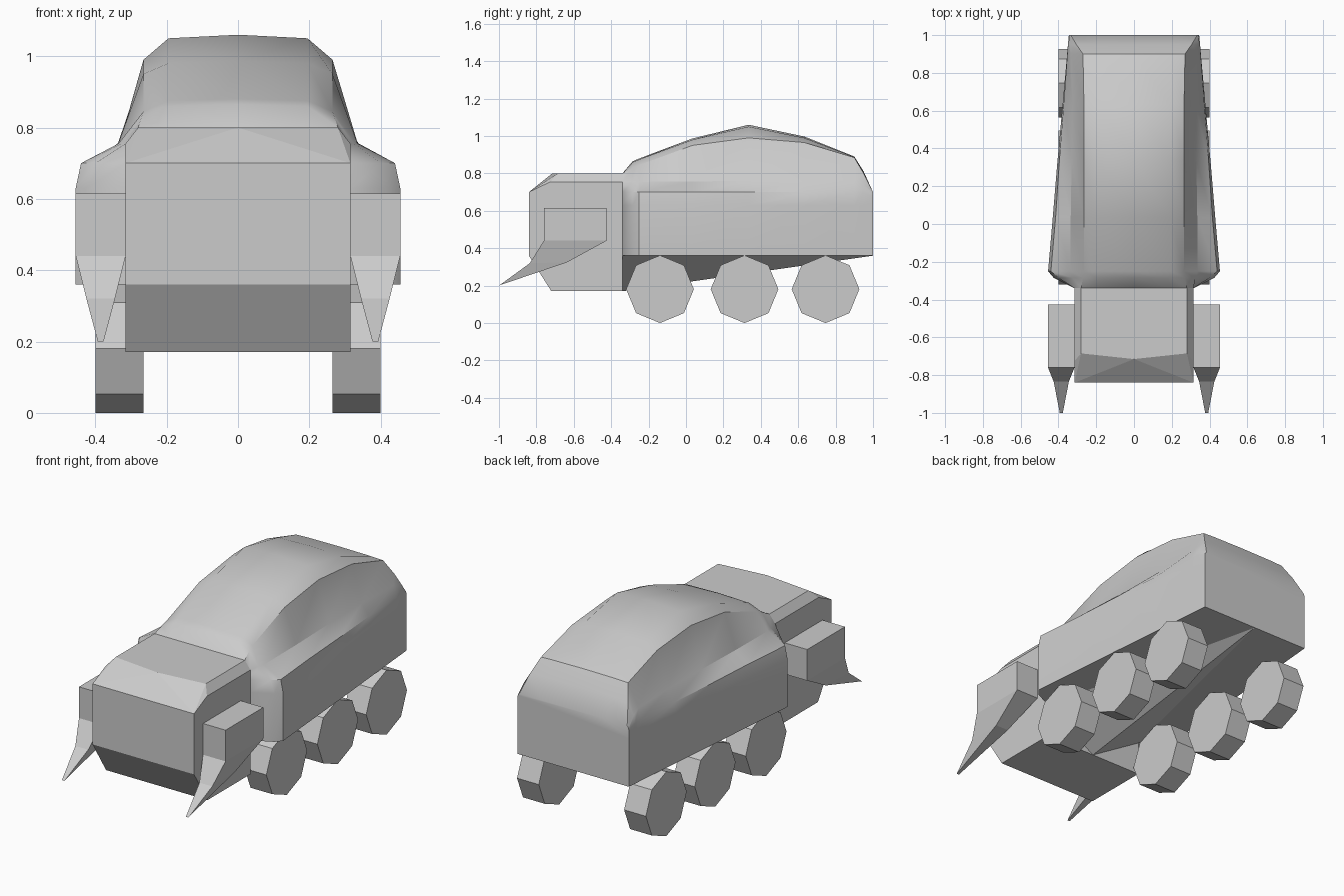
import bpy, bmesh, math

if "Cube" in bpy.data.objects:
    bpy.data.objects.remove(bpy.data.objects["Cube"])


def finish(bm, name, smooth=None):
    bmesh.ops.recalc_face_normals(bm, faces=bm.faces[:])
    me = bpy.data.meshes.new(name)
    bm.to_mesh(me)
    bm.free()
    ob = bpy.data.objects.new(name, me)
    bpy.context.collection.objects.link(ob)
    if smooth:
        bpy.ops.object.select_all(action='DESELECT')
        ob.select_set(True)
        bpy.context.view_layer.objects.active = ob
        bpy.ops.object.shade_smooth_by_angle(angle=math.radians(smooth))
    return ob


def loft(name, rings, smooth=None):
    """Skin closed rings of equal length and cap both ends."""
    bm = bmesh.new()
    vs = [[bm.verts.new(p) for p in r] for r in rings]
    n = len(vs[0])
    for a, b in zip(vs, vs[1:]):
        for i in range(n):
            j = (i + 1) % n
            bm.faces.new((a[i], a[j], b[j], b[i]))
    bm.faces.new(vs[0])
    bm.faces.new(vs[-1])
    return finish(bm, name, smooth)


def hull(name, pts):
    bm = bmesh.new()
    for p in pts:
        bm.verts.new(p)
    bmesh.ops.convex_hull(bm, input=bm.verts[:])
    bmesh.ops.dissolve_limit(bm, angle_limit=0.02, verts=bm.verts[:], edges=bm.edges[:])
    return finish(bm, name)


# Main body: y, side x, fender x, fender z, shoulder x, shoulder z,
# roof edge x, roof edge z, roof z, roof centre z
stations = [
    (-0.34, .315, .315, .70, .315, .755, .28, .80, .80, .80),
    (-0.285, .425, .40, .70, .325, .755, .27, .83, .86, .865),
    (-0.25, .455, .44, .70, .335, .755, .265, .845, .875, .88),
    (0.035, .43, .415, .70, .335, .757, .265, .95, .98, .987),
    (0.335, .405, .395, .70, .33, .76, .265, .99, 1.05, 1.06),
    (0.633, .378, .372, .70, .325, .76, .265, .965, .99, .997),
    (0.90, .354, .353, .70, .335, .76, .27, .885, .888, .89),
    (0.95, .35, .35, .70, .342, .74, .305, .80, .808, .81),
    (1.00, .345, .345, .68, .344, .69, .335, .70, .70, .70),
]
rings = []
for y, xb, xf, zf, xs, zs, xe, ze, zr, zt in stations:
    half = [(xb, .36), (xb, .63), (xf, zf), (xs, zs), (xe, ze), (.195, zr)]
    right = [(x, y, z) for x, z in half]
    left = [(-x, y, z) for x, z in reversed(half)]
    rings.append(right + [(0, y, zt)] + left)
loft("body", rings, 32)

# Front cab with chamfered top and chin
side = [(-.84, .70), (-.84, .36), (-.72, .17), (-.34, .17), (-.34, .755), (-.725, .755)]
top = [(-.34, .80), (-.685, .80)]
pts = [(s * .315, y, z) for s in (1, -1) for y, z in side]
pts += [(s * .28, y, z) for s in (1, -1) for y, z in top] + [(0, -.715, .80)]
hull("cab", pts)

# V-shaped keel under the body
hull("keel", [(.315, -.34, .36), (-.315, -.34, .36), (0, -.34, .17), (0, 1.0, .36)])

# Side pods that taper into forward spikes: front y, back y, front z, back z, half width
pod = [(-.76, -.425, .615, .615, .07), (-.76, -.425, .44, .44, .07),
       (-.835, -.635, .32, .325, .04), (-1.0, -.99, .20, .204, .008)]
for s, label in ((1, "right"), (-1, "left")):
    cx = s * .385
    loft("spike_pod_" + label,
         [[(cx - w, f, zf), (cx + w, f, zf), (cx + w, b, zb), (cx - w, b, zb)]
          for f, b, zf, zb, w in pod])
    # Three octagonal wheels on each side
    for i, y in enumerate((-.139, .313, .746)):
        ring = [(y + .181 * math.cos(k * math.pi / 4), .181 + .181 * math.sin(k * math.pi / 4))
                for k in range(8)]
        loft(f"wheel_{label}_{i + 1}",
             [[(s * x, py, pz) for py, pz in ring] for x in (.265, .40)])
